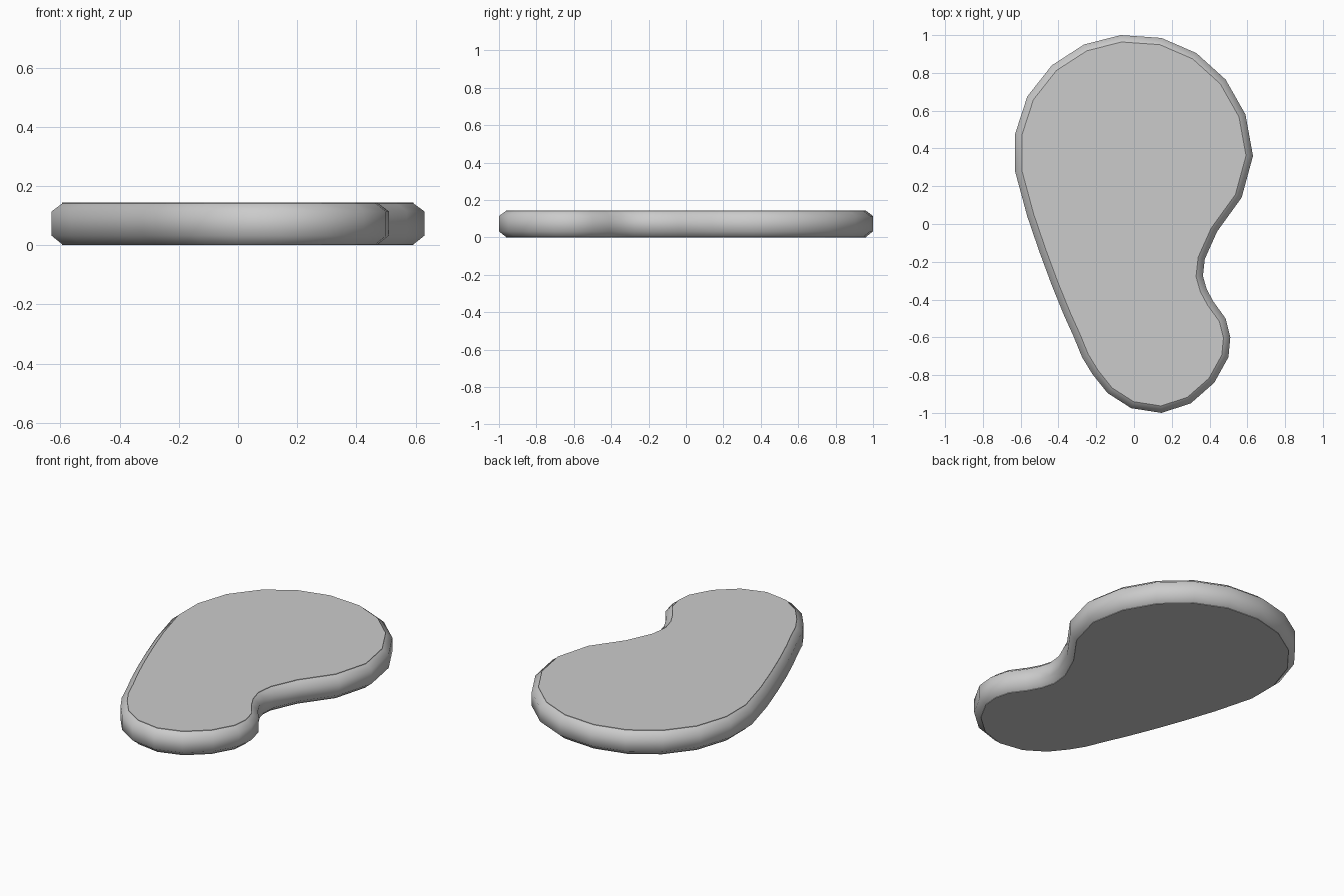
import bpy, bmesh
from mathutils import Vector

if "Cube" in bpy.data.objects:
    bpy.data.objects.remove(bpy.data.objects["Cube"])

# Kidney-shaped outline seen from above, clockwise from the far end
outline = [Vector(p) for p in [
    (-.07, 1), (.145, .985), (.33, .905), (.485, .765), (.59, .58), (.63, .36),
    (.57, .14), (.44, -.04), (.375, -.185), (.365, -.275), (.385, -.345),
    (.42, -.41), (.485, -.5), (.51, -.6), (.5, -.705), (.425, -.84),
    (.3, -.95), (.145, -1), (-.015, -.975), (-.14, -.895), (-.22, -.795),
    (-.275, -.705), (-.32, -.595), (-.37, -.485), (-.435, -.325), (-.5, -.15),
    (-.565, .04), (-.63, .28), (-.63, .475), (-.565, .675), (-.435, .84),
    (-.265, .95)]]
n = len(outline)


def inset(d):
    """Move every outline point inward by d along its mitred normal."""
    pts = []
    for i, p in enumerate(outline):
        a = (p - outline[i - 1]).normalized()
        b = (outline[(i + 1) % n] - p).normalized()
        na, nb = Vector((a.y, -a.x)), Vector((b.y, -b.x))
        m = (na + nb).normalized()
        pts.append(p + m * (d / m.dot(na)))
    return pts


# Slab cross-section: (inset, height) from bottom to top, with chamfered rim
profile = [(.036, .003), (0, .032), (0, .114), (.036, .141)]
bm = bmesh.new()
rings = [[bm.verts.new((p.x, p.y, z)) for p in inset(d)] for d, z in profile]
for low, high in zip(rings, rings[1:]):
    for i in range(n):
        j = (i + 1) % n
        bm.faces.new((low[i], low[j], high[j], high[i])).smooth = True

# Flat top and bottom, with a very slight rise at the middle
for ring, z in ((rings[0], 0), (rings[-1], .144)):
    cap = bm.faces.new(ring)
    for e in cap.edges:
        e.smooth = False
    inner = bmesh.ops.inset_region(bm, faces=[cap], thickness=.1)
    for v in cap.verts:
        v.co.z = z
bmesh.ops.recalc_face_normals(bm, faces=bm.faces)

mesh = bpy.data.meshes.new("kidney_slab")
bm.to_mesh(mesh)
bm.free()
slab = bpy.data.objects.new("kidney_slab", mesh)
bpy.context.collection.objects.link(slab)
